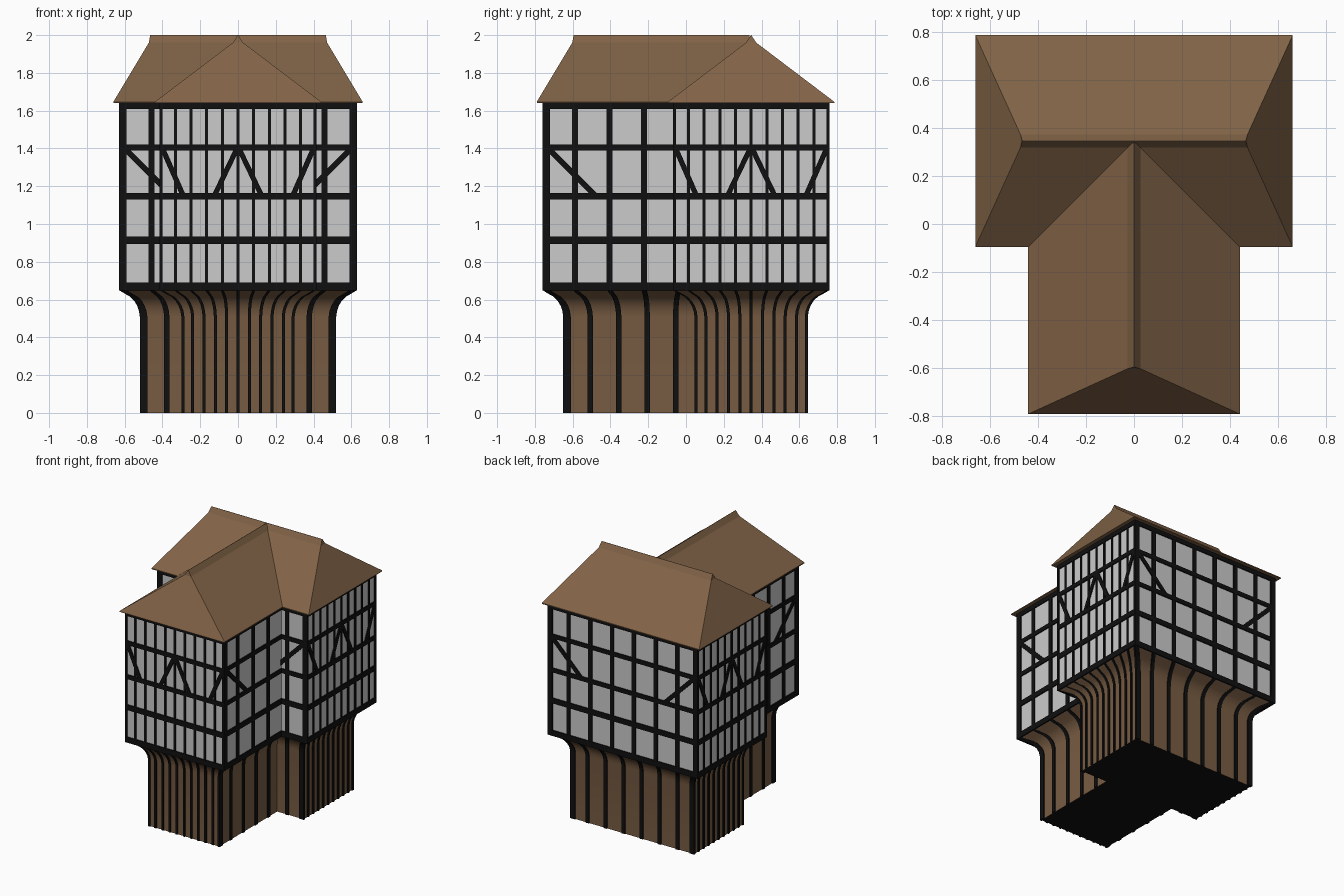
import bpy, bmesh
from math import pi
from mathutils import Matrix

if "Cube" in bpy.data.objects:
    bpy.data.objects.remove(bpy.data.objects["Cube"])


def material(name, rgb):
    m = bpy.data.materials.new(name)
    m.diffuse_color = (*rgb, 1)
    m.use_nodes = True
    m.node_tree.nodes["Principled BSDF"].inputs["Base Color"].default_value = m.diffuse_color
    return m


ROOF = material("roof_brown", (0.22, 0.125, 0.062))
WALL = material("wall_brown", (0.19, 0.108, 0.056))
TIMBER = material("dark_timber", (0.005, 0.005, 0.005))

# Half sizes of one block: long axis x, short axis y
UX, UY = 0.63, 0.415      # upper storey
LX, LY = 0.52, 0.30       # ground storey
Z0, Z1 = 0.65, 1.64       # upper storey bottom and top
LIP = 0.008               # how far timbers stand out

# Flare of the ground storey: (fraction outwards, height)
FLARE = [(0, 0), (0, 0.51), (0.04, 0.54), (0.13, 0.568), (0.27, 0.594),
         (0.46, 0.615), (0.72, 0.631), (1, 0.65)]

# The house is the same block twice: main range, and a wing turned by 90 degrees
PLACES = {
    "main": Matrix.Translation((0, 0.345, 0)),
    "wing": Matrix.Translation((0, -0.13, 0)) @ Matrix.Rotation(pi / 2, 4, 'Z'),
}


def finish(name, bm, mats, smooth=False):
    bmesh.ops.recalc_face_normals(bm, faces=bm.faces)
    me = bpy.data.meshes.new(name)
    bm.to_mesh(me)
    bm.free()
    for m in mats:
        me.materials.append(m)
    for prefix, mat in PLACES.items():
        ob = bpy.data.objects.new(prefix + "_" + name, me)
        ob.matrix_world = mat
        bpy.context.collection.objects.link(ob)
    if smooth:
        bpy.ops.object.select_all(action='DESELECT')
        ob.select_set(True)
        bpy.context.view_layer.objects.active = ob
        bpy.ops.object.shade_smooth_by_angle(angle=0.6)


def skin(bm, rings):
    """Join rings of four points into a closed tube."""
    vs = [[bm.verts.new(p) for p in r] for r in rings]
    for a, b in zip(vs, vs[1:]):
        for i in range(4):
            j = (i + 1) % 4
            bm.faces.new((a[i], a[j], b[j], b[i]))
    bm.faces.new(vs[-1])
    return bm.faces.new(vs[0][::-1])


def rect(x, y, z):
    return [(-x, -y, z), (x, -y, z), (x, y, z), (-x, y, z)]


def beam(bm, axis, side, sections, t=0.016):
    """Timber on one wall; each section is (centre, half width, outer distance, z)."""
    rings = []
    for u, w, d, z in sections:
        flat = [(u - w, d - t), (u + w, d - t), (u + w, d), (u - w, d)]
        rings.append([(a, side * b, z) if axis == 'long' else (side * b, a, z)
                      for a, b in flat])
    skin(bm, rings)


# Ground storey body with flared top and dark underside
bm = bmesh.new()
bottom = skin(bm, [rect(LX + (UX - LX) * f - LIP, LY + (UY - LY) * f - LIP, z)
                   for f, z in FLARE])
bottom.material_index = 1
finish("ground_storey", bm, [WALL, TIMBER], smooth=True)

# Upper storey plaster panels
bm = bmesh.new()
skin(bm, [rect(UX - LIP, UY - LIP, z) for z in (Z0, Z1)])
finish("plaster_walls", bm, [])

# Stud positions as fractions of the half wall length, with half widths
STUDS = {
    'long': [(k * 0.725, 0.016) for k in (-1, -0.6, -0.2, 0.2, 0.6, 1)],
    'short': [(k / 5, 0.008) for k in range(-4, 5)],
}
CORNER = {'long': 0.02, 'short': 0.008}
RAILS = [(0.648, 0.69), (0.895, 0.935), (1.13, 1.163), (1.388, 1.42), (1.608, 1.645)]
BRACES = {
    'long': [(0.60, 0.35, 0.022)],
    'short': [(0.005, 0.125, 0.015), (0.40, 0.29, 0.015)],
}

lower, upper = bmesh.new(), bmesh.new()
for axis in ('long', 'short'):
    # half length along the wall and distance out, top and bottom
    ut, dt, ub, db = (UX, UY, LX, LY) if axis == 'long' else (UY, UX, LY, LX)
    c = CORNER[axis]
    for side in (-1, 1):
        # Curved studs of the ground storey
        for k, w in STUDS[axis]:
            w2 = min(w, 0.014)
            beam(lower, axis, side, [(k * (ub + (ut - ub) * f), w2,
                                      db + (dt - db) * f, z) for f, z in FLARE])
            # Straight studs of the upper storey
            beam(upper, axis, side, [(k * ut, w, dt - 0.001, z) for z in (Z0, Z1)])
        # Corner posts and braces, mirrored along the wall
        for m in (-1, 1):
            beam(lower, axis, side, [(m * (ub + (ut - ub) * f - c), c,
                                      db + (dt - db) * f, z) for f, z in FLARE])
            beam(upper, axis, side, [(m * (ut - c), c, dt, z) for z in (Z0, Z1)])
            for top, foot, w in BRACES[axis]:
                beam(upper, axis, side, [(m * foot, w, dt, 1.15), (m * top, w, dt, 1.40)])
        # Horizontal rails
        for za, zb in RAILS:
            beam(upper, axis, side, [(0, ut, dt, za), (0, ut, dt, zb)])
finish("ground_storey_studs", lower, [TIMBER])
finish("upper_timber_frame", upper, [TIMBER])

# Hipped roof with a steep little ridge cap
bm = bmesh.new()
skin(bm, [rect(0.66, 0.44, 1.64), rect(0.66, 0.44, 1.647),
          rect(0.472, 0.027, 1.96), rect(0.465, 0.001, 2.0)])
finish("hipped_roof", bm, [ROOF])
